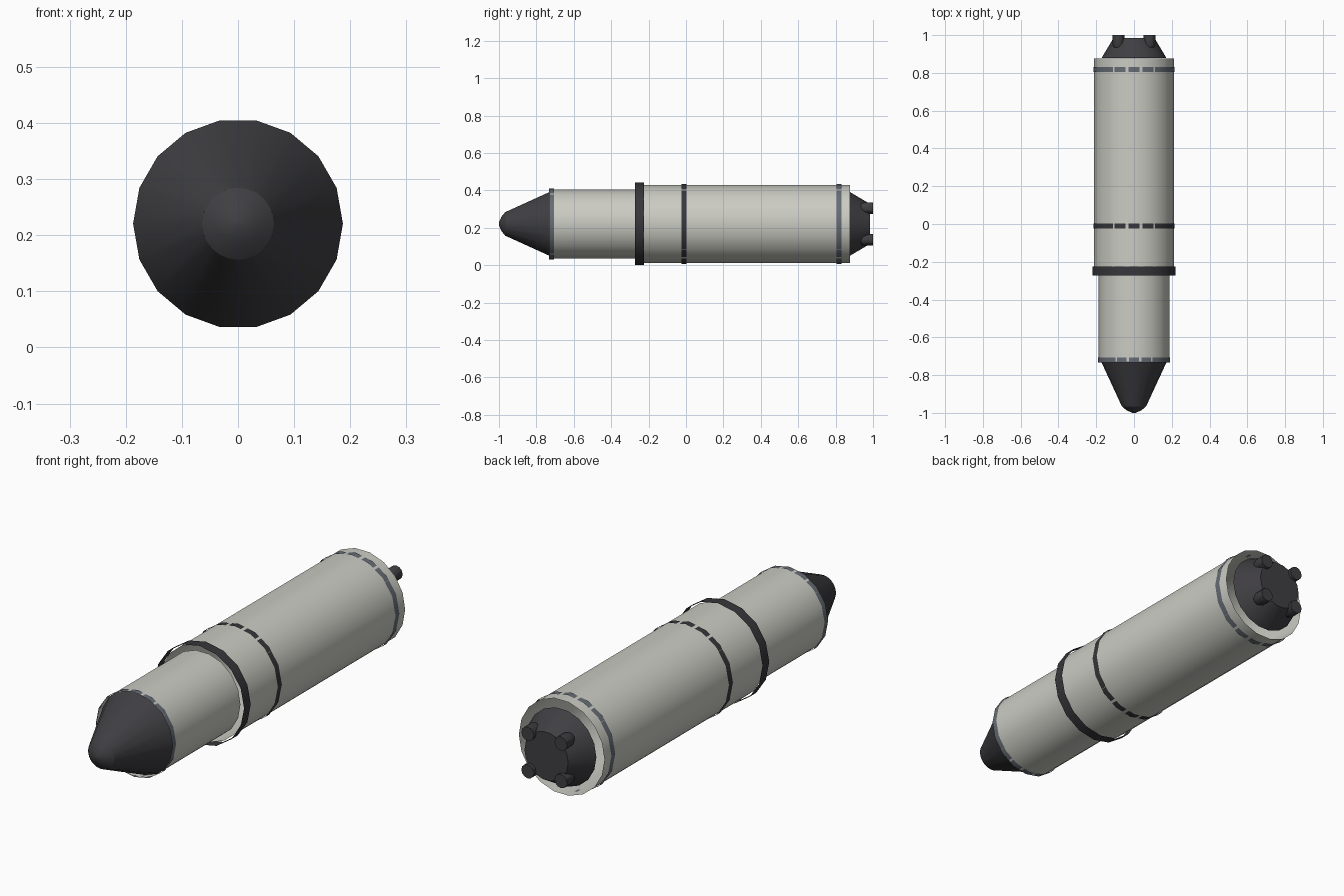
import bpy, math

if "Cube" in bpy.data.objects:
    bpy.data.objects.remove(bpy.data.objects["Cube"])

CZ = 0.2205  # height of the long axis


def mat(name, r, g, b):
    m = bpy.data.materials.new(name)
    m.diffuse_color = (r, g, b, 1)
    m.use_nodes = True
    m.node_tree.nodes["Principled BSDF"].inputs["Base Color"].default_value = m.diffuse_color
    return m


LIGHT = mat("light_grey", 0.60, 0.60, 0.55)
DARK = mat("charcoal", 0.050, 0.048, 0.054)
BAND = mat("dark_band", 0.038, 0.038, 0.044)
STEEL = mat("blue_grey", 0.13, 0.15, 0.175)


def lathe(name, profile, sides, material, cx=0, cz=CZ, cap0=False, cap1=False):
    """Spin (y, radius) points about an axis parallel to y; a vertex lies on +x."""
    verts, faces = [], []
    for y, r in profile:
        for i in range(sides):
            a = 2 * math.pi * i / sides
            verts.append((cx + r * math.cos(a), y, cz + r * math.sin(a)))
    for k in range(len(profile) - 1):
        for i in range(sides):
            j = (i + 1) % sides
            a, b = k * sides, (k + 1) * sides
            faces.append((a + i, b + i, b + j, a + j))
    if cap0:
        faces.append(tuple(range(sides)))
    if cap1:
        o = (len(profile) - 1) * sides
        faces.append(tuple(o + i for i in reversed(range(sides))))
    me = bpy.data.meshes.new(name)
    me.from_pydata(verts, [], faces)
    me.materials.append(material)
    ob = bpy.data.objects.new(name, me)
    bpy.context.collection.objects.link(ob)
    bpy.ops.object.select_all(action='DESELECT')
    ob.select_set(True)
    bpy.context.view_layer.objects.active = ob
    bpy.ops.object.shade_smooth_by_angle(angle=math.radians(30))
    return ob


# Hull: two open tubes
lathe("front_tube", [(-0.728, 0.187), (-0.25, 0.187)], 18, LIGHT)
lathe("main_tube", [(-0.25, 0.2115), (0.877, 0.2115)], 18, LIGHT)

# Nose cone (its base sits inside the front tube) and blunt tip
lathe("nose_cone", [(-0.966, 0.064), (-0.70, 0.187)], 18, DARK)
lathe("nose_tip", [(-1.0, 0.008), (-0.987, 0.038), (-0.966, 0.064)], 32, DARK, cap0=True)

# Thin bands around the hull, coarser than the tubes so their flats dip under
lathe("joint_ring", [(-0.272, 0.2205), (-0.225, 0.2205)], 16, BAND)
lathe("middle_band", [(-0.025, 0.2143), (0.003, 0.2143)], 16, BAND)
lathe("rear_band", [(0.805, 0.2143), (0.832, 0.2143)], 16, STEEL)
lathe("front_band", [(-0.732, 0.1895), (-0.707, 0.1895)], 16, STEEL)

# Tail cone with four thrusters
lathe("tail_cone", [(0.878, 0.172), (0.985, 0.108)], 18, DARK, cap0=True, cap1=True)
for sx in (-1, 1):
    for sz in (-1, 1):
        lathe("thruster", [(0.935, 0.024), (0.952, 0.031), (1.0, 0.031)], 12, DARK,
              cx=sx * 0.082, cz=CZ + sz * 0.084, cap0=True, cap1=True)
